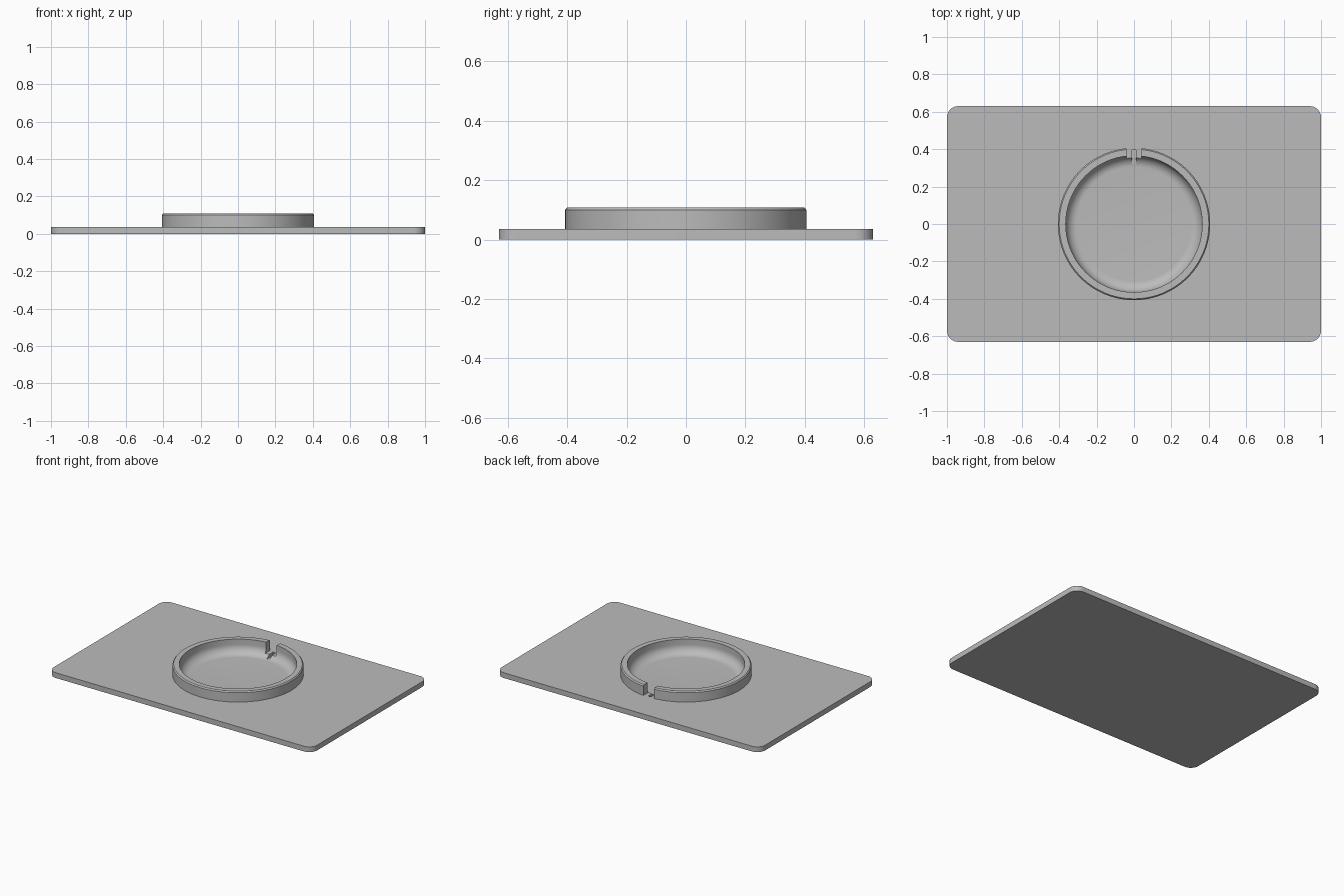
import bpy
import bmesh
from math import cos, sin, pi, radians

PLATE_TOP = 0.036
RING_TOP = 0.108
FLOOR = 0.012
INNER = 0.365
OUTER = 0.407
FILLET = 0.06

if "Cube" in bpy.data.objects:
    bpy.data.objects.remove(bpy.data.objects["Cube"])

grey = bpy.data.materials.new("light_grey")
grey.use_nodes = True
colour = (0.5, 0.5, 0.5, 1)
grey.diffuse_color = colour
grey.node_tree.nodes["Principled BSDF"].inputs["Base Color"].default_value = colour


def make_object(name, bm):
    bmesh.ops.recalc_face_normals(bm, faces=bm.faces)
    mesh = bpy.data.meshes.new(name)
    bm.to_mesh(mesh)
    bm.free()
    mesh.materials.append(grey)
    obj = bpy.data.objects.new(name, mesh)
    bpy.context.collection.objects.link(obj)
    return obj


def lathe(name, profile, steps=128):
    """Closed solid turned about z from (radius, height) points."""
    bm = bmesh.new()
    rings = [[bm.verts.new((r * cos(2 * pi * i / steps), r * sin(2 * pi * i / steps), z))
              for i in range(steps)] for r, z in profile]
    for low, high in zip(rings, rings[1:]):
        for i in range(steps):
            j = (i + 1) % steps
            bm.faces.new((low[i], low[j], high[j], high[i]))
    bm.faces.new(rings[0])
    bm.faces.new(rings[-1])
    return make_object(name, bm)


def box(name, low, high):
    bm = bmesh.new()
    bmesh.ops.create_cube(bm, size=1)
    for v in bm.verts:
        v.co = [a if c < 0 else b for c, a, b in zip(v.co, low, high)]
    return make_object(name, bm)


def combine(target, other, operation):
    """Apply a boolean to the target and remove the other object."""
    bpy.context.view_layer.objects.active = target
    mod = target.modifiers.new("boolean", "BOOLEAN")
    mod.operation = operation
    mod.solver = "EXACT"
    mod.object = other
    bpy.ops.object.modifier_apply(modifier=mod.name)
    bpy.data.objects.remove(other)


# Flat base plate with rounded corners
plate = box("mounting_plate", (-1, -0.63, 0), (1, 0.63, PLATE_TOP))
bm = bmesh.new()
bm.from_mesh(plate.data)
uprights = [e for e in bm.edges if abs(e.verts[0].co.z - e.verts[1].co.z) > 0.01]
bmesh.ops.bevel(bm, geom=uprights, offset=0.06, segments=12, profile=0.5, affect="EDGES")
bm.to_mesh(plate.data)
bm.free()

# Raised rim with a chamfered top edge and a gap at the back
rim = lathe("raised_rim", [(OUTER, 0.02), (OUTER, 0.1), (OUTER - 0.007, RING_TOP)])
combine(rim, box("rim_gap", (-0.04, 0.2, 0), (0.04, 0.5, 0.2)), "DIFFERENCE")
combine(plate, rim, "UNION")

# Round pocket with a filleted floor
fillet = [(INNER - FILLET + FILLET * sin(a), FLOOR + FILLET * (1 - cos(a)))
          for a in (radians(90 * i / 10) for i in range(11))]
pocket = lathe("pocket", fillet + [(INNER, 0.2)])
combine(plate, pocket, "DIFFERENCE")

# Narrow cable groove leading out through the gap
combine(plate, box("cable_groove", (-0.01, 0.29, FLOOR + 0.001), (0.01, 0.395, 0.2)), "DIFFERENCE")

# Smooth curved walls while keeping crisp edges
bpy.ops.object.select_all(action="DESELECT")
plate.select_set(True)
bpy.context.view_layer.objects.active = plate
bpy.ops.object.shade_smooth_by_angle(angle=radians(30))
